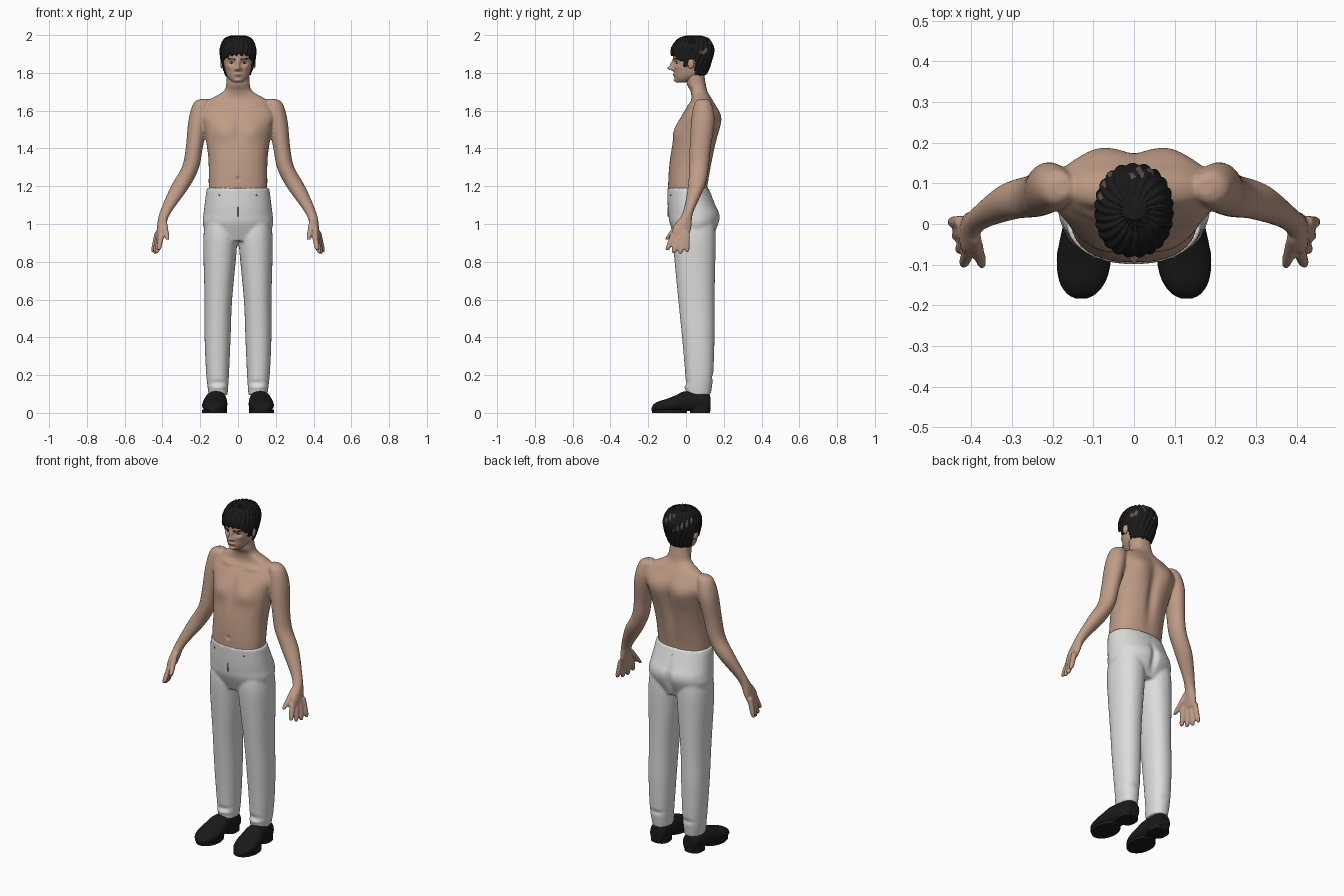
import bpy, bmesh, math
from mathutils import Vector

cube = bpy.data.objects.get("Cube")
if cube:
    bpy.data.objects.remove(cube)


def material(name, red, green, blue):
    mat = bpy.data.materials.new(name)
    mat.use_nodes = True
    mat.diffuse_color = (red, green, blue, 1)
    node = mat.node_tree.nodes["Principled BSDF"]
    node.inputs["Base Color"].default_value = (red, green, blue, 1)
    node.inputs["Roughness"].default_value = .8
    return mat


skin = material("skin", .52, .33, .24)
lip_red = material("lips", .36, .18, .14)
black_hair = material("black hair", .01, .01, .01)
hair_streak = material("hair streak", .11, .08, .06)
white_cloth = material("white cloth", .72, .72, .71)
seam_grey = material("seam grey", .2, .2, .2)
black_leather = material("black leather", .01, .01, .01)
eye_white = material("eye white", .55, .5, .47)


def smooth_rings(rings, steps):
    """Catmull-Rom resampling of the cross-sections."""
    points = [Vector(ring) for ring in rings]
    last = len(points) - 1
    result = []
    for i in range(last):
        before, start, end, after = (points[max(0, min(last, i + k))] for k in (-1, 0, 1, 2))
        leave, arrive = (end - before) / 2, (after - start) / 2
        for j in range(steps):
            t = j / steps
            ease = t * t * (3 - 2 * t)
            result.append(start.lerp(end, ease) + leave * t * (1 - t) ** 2 - arrive * t * t * (1 - t))
    return result + [points[last]]


def loft(bm, rings, power=2, segments=32, steps=5, axis="z", side=1):
    """Skin rings (x, y, z, radius, radius) that lie flat across the axis."""
    loops = []
    for x, y, z, wide, deep in smooth_rings(rings, steps):
        loop = []
        for k in range(segments):
            angle = math.tau * k / segments
            c, s = math.cos(angle), math.sin(angle)
            u = wide * math.copysign(abs(c) ** (2 / power), c)
            v = deep * math.copysign(abs(s) ** (2 / power), s)
            offset = (u, v, 0) if axis == "z" else (u, 0, v)
            point = Vector((x, y, z)) + Vector(offset)
            point.x *= side
            loop.append(bm.verts.new(point))
        loops.append(loop)
    for low, high in zip(loops, loops[1:]):
        for k in range(segments):
            bm.faces.new((low[k - 1], low[k], high[k], high[k - 1]))
    bm.faces.new(loops[0])
    bm.faces.new(loops[-1])


def centred(rows):
    return [(0, *row) for row in rows]


def finish(bm, name, *mats, voxel=0, angle=60):
    bmesh.ops.recalc_face_normals(bm, faces=bm.faces)
    mesh = bpy.data.meshes.new(name)
    bm.to_mesh(mesh)
    bm.free()
    ob = bpy.data.objects.new(name, mesh)
    bpy.context.scene.collection.objects.link(ob)
    for mat in mats:
        mesh.materials.append(mat)
    bpy.ops.object.select_all(action="DESELECT")
    bpy.context.view_layer.objects.active = ob
    ob.select_set(True)
    if voxel:
        fuse = ob.modifiers.new("fuse", "REMESH")
        fuse.mode, fuse.voxel_size = "VOXEL", voxel
        relax = ob.modifiers.new("relax", "SMOOTH")
        relax.factor, relax.iterations = .5, 5
        for modifier in ("fuse", "relax"):
            bpy.ops.object.modifier_apply(modifier=modifier)
    bpy.ops.object.shade_smooth_by_angle(angle=math.radians(angle))
    return ob


def sculpt(verts, bumps):
    """Push the surface along y in soft mirrored spots (x, y, z, width, height, amount)."""
    for x, y, z, width, height, amount in bumps:
        for centre in {x, -x}:
            for v in verts:
                d = ((v.co.x - centre) / width) ** 2 + ((v.co.y - y) / .07) ** 2 + ((v.co.z - z) / height) ** 2
                if d < 9:
                    v.co.y += amount * math.exp(-d)


def ball(name, mat, location, size):
    bm = bmesh.new()
    bmesh.ops.create_uvsphere(bm, u_segments=20, v_segments=12, radius=1)
    bmesh.ops.scale(bm, vec=size, verts=bm.verts)
    bmesh.ops.translate(bm, vec=location, verts=bm.verts)
    finish(bm, name, mat)


# Bare torso, neck, arms and hands fused into one surface
bm = bmesh.new()
loft(bm, centred([(.01, 1.1, .15, .1), (.01, 1.2, .155, .105), (.03, 1.35, .157, .114),
                  (.06, 1.5, .18, .115), (.08, 1.58, .2, .1), (.085, 1.65, .16, .06),
                  (.07, 1.7, .08, .045), (.055, 1.74, .062, .05), (.045, 1.8, .06, .05)]),
     power=2.3, segments=48)
arm = [(.175, .09, 1.663, .02, .02), (.19, .09, 1.64, .045, .045), (.21, .09, 1.55, .052, .062),
       (.232, .075, 1.4, .045, .056), (.252, .068, 1.3, .046, .052), (.305, .055, 1.2, .05, .045),
       (.385, .01, 1.06, .03, .028), (.408, -.02, .98, .021, .049), (.415, -.03, .94, .015, .044)]
thumb = (Vector((.392, -.03, 1.02)), Vector((.373, -.104, .915)))
first_knuckle, last_knuckle = Vector((.405, -.065, .95)), Vector((.425, .005, .96))
first_tip, last_tip = Vector((.42, -.1, .86)), Vector((.45, .005, .85))
digits = [thumb]
for k in range(4):
    reach = Vector((0, 0, -.015 * math.sin(math.pi * k / 3)))
    digits.append((first_knuckle.lerp(last_knuckle, k / 3), first_tip.lerp(last_tip, k / 3) + reach))
for side in (1, -1):
    loft(bm, arm, side=side)
    for base, tip in digits:
        loft(bm, [(*base.lerp(tip, t), r, r) for t, r in ((0, .016), (.8, .014), (1, .007))],
             segments=12, side=side)
body = finish(bm, "torso_and_arms", skin, voxel=.006, angle=180)
# Chest, breastbone, spine, shoulder blades and collar
sculpt(body.data.vertices, [
    (.08, -.05, 1.49, .06, .05, -.014), (0, -.06, 1.5, .02, .08, .008),
    (0, .17, 1.42, .03, .16, -.02), (.09, .17, 1.54, .05, .07, .012),
    (.08, .03, 1.63, .05, .015, -.008), (0, -.09, 1.24, .01, .01, .008)])

# Head with sculpted features, painted lips and eyebrows
skull = centred([(-.03, 1.748, .018, .018), (-.01, 1.757, .036, .042), (.005, 1.775, .052, .064),
                 (.02, 1.8, .064, .082), (.03, 1.87, .08, .098), (.035, 1.92, .083, .102),
                 (.04, 1.97, .06, .07), (.04, 1.988, .02, .02)])
bm = bmesh.new()
loft(bm, skull, power=2.2, segments=128, steps=12)
# Nose, nostrils, eye sockets, cheekbones, mouth and chin
sculpt(bm.verts, [
    (0, -.07, 1.823, .013, .01, -.03), (0, -.07, 1.843, .009, .02, -.018),
    (.014, -.07, 1.817, .007, .006, -.01), (.034, -.06, 1.853, .018, .011, .013),
    (.05, -.05, 1.83, .016, .012, -.005), (0, -.07, 1.79, .02, .009, -.009),
    (0, -.06, 1.76, .018, .009, -.012)])
for face in bm.faces:
    spot = face.calc_center_median()
    across = abs(spot.x)
    if spot.y < 0 and across < .023 and abs(spot.z - 1.789) < .006 - .2 * across:
        face.material_index = 1
    elif spot.y < 0 and .014 < across < .055 and abs(spot.z - 1.869 - .1 * across) < .004:
        face.material_index = 2
finish(bm, "head", skin, lip_red, black_hair, angle=180)

for side, tag in ((1, "left"), (-1, "right")):
    ball(tag + "_ear", skin, (side * .083, .026, 1.85), (.011, .018, .028))
    ball(tag + "_eye", eye_white, (side * .033, -.041, 1.853), (.013, .011, .006))
    ball(tag + "_iris", black_hair, (side * .033, -.05, 1.853), (.005, .004, .005))


def hairline(spot):
    """Lowest height of the hair: nape, over the ear, sideburn, then forehead."""
    wave = .005 * math.sin(spot.x * 230)
    if spot.y > .05:
        return 1.785 + wave
    if spot.y > .01:
        return 1.87
    if spot.y > -.01:
        return 1.835
    return 1.897 + wave - max(0, abs(spot.x) - .05)


# Hair: a swollen skull shell trimmed along the hairline, with wavy locks
bm = bmesh.new()
loft(bm, [(x, y, z + .01 * (z > 1.9), wide + .011, deep + .01) for x, y, z, wide, deep in skull],
     power=2.2, segments=128, steps=12)
spots = [(face, face.calc_center_median()) for face in bm.faces]
bmesh.ops.delete(bm, geom=[face for face, spot in spots if spot.z < hairline(spot)], context="FACES")
for v in bm.verts:
    around = math.atan2(v.co.x, v.co.y - .03)
    lock = .003 * math.sin(around * 23 + v.co.z * 70)
    v.co += Vector((math.sin(around), math.cos(around), .4)) * lock
for face in bm.faces:
    spot = face.calc_center_median()
    streak = math.sin(spot.x * 55 + spot.z * 60 + 2) + .6 * math.sin(spot.x * 240 + spot.y * 130)
    face.material_index = int(1.9 < spot.z < 1.985 and spot.y > .06 and streak > .9)
hair = finish(bm, "hair", black_hair, hair_streak, angle=50)
hair.modifiers.new("thickness", "SOLIDIFY").thickness = .008

# Trousers: hips and both legs fused
bm = bmesh.new()
loft(bm, centred([(.01, 1.19, .166, .109), (.03, 1.1, .177, .127), (.043, 1.05, .183, .136),
                  (.044, 1, .186, .129), (.042, .91, .16, .09)]), power=2.2, segments=48)
for side in (1, -1):
    loft(bm, [(.093, .043, 1, .082, .11), (.094, .044, .9, .09, .113), (.104, .055, .6, .073, .096),
              (.108, .065, .4, .069, .086), (.108, .07, .2, .06, .074), (.105, .065, .095, .05, .066)],
         power=2.2, side=side)
trousers = finish(bm, "trousers", white_cloth, voxel=.007, angle=180)
# Seat cleft and creases above the cuffs
sculpt(trousers.data.vertices, [
    (0, .17, 1.02, .02, .07, -.018), (.1, 0, .16, .04, .012, .006),
    (.1, 0, .135, .05, .01, -.007), (.1, .14, .19, .04, .012, -.006)])

# Fly seam and belt loops
bm = bmesh.new()
loft(bm, [(0, -.092, z, .002, .006) for z in (1.04, 1.09)], segments=8)
finish(bm, "fly_seam", seam_grey)
bm = bmesh.new()
for degrees in (50, 90, 130, 235, 305):
    turn = math.radians(degrees)
    x, y = .171 * math.cos(turn), .015 + .115 * math.sin(turn)
    loft(bm, [(x, y, z, .005, .005) for z in (1.148, 1.156)], segments=8)
finish(bm, "belt_loops", seam_grey)

# Shoes: uppers lofted heel to toe over a flat sole and heel block
for side, tag in ((1, "left"), (-1, "right")):
    bm = bmesh.new()
    profile = [(.128, .025, .03), (.115, .045, .05), (0, .057, .055), (-.05, .064, .045),
               (-.1, .066, .035), (-.145, .055, .028), (-.172, .035, .02), (-.183, .014, .01)]
    loft(bm, [(.117 - .07 * y, y, high + .005, wide, high) for y, wide, high in profile],
         power=2.3, axis="y", side=side)
    for v in bm.verts:
        v.co.z = max(v.co.z, .01)
    finish(bm, tag + "_shoe", black_leather)
    bm = bmesh.new()
    loft(bm, [(.11, .075, z, .052, .053) for z in (0, .04)], power=2.6, side=side)
    loft(bm, [(.124, -.088, z, .066, .093) for z in (0, .018)], side=side)
    finish(bm, tag + "_sole", black_leather, angle=40)
